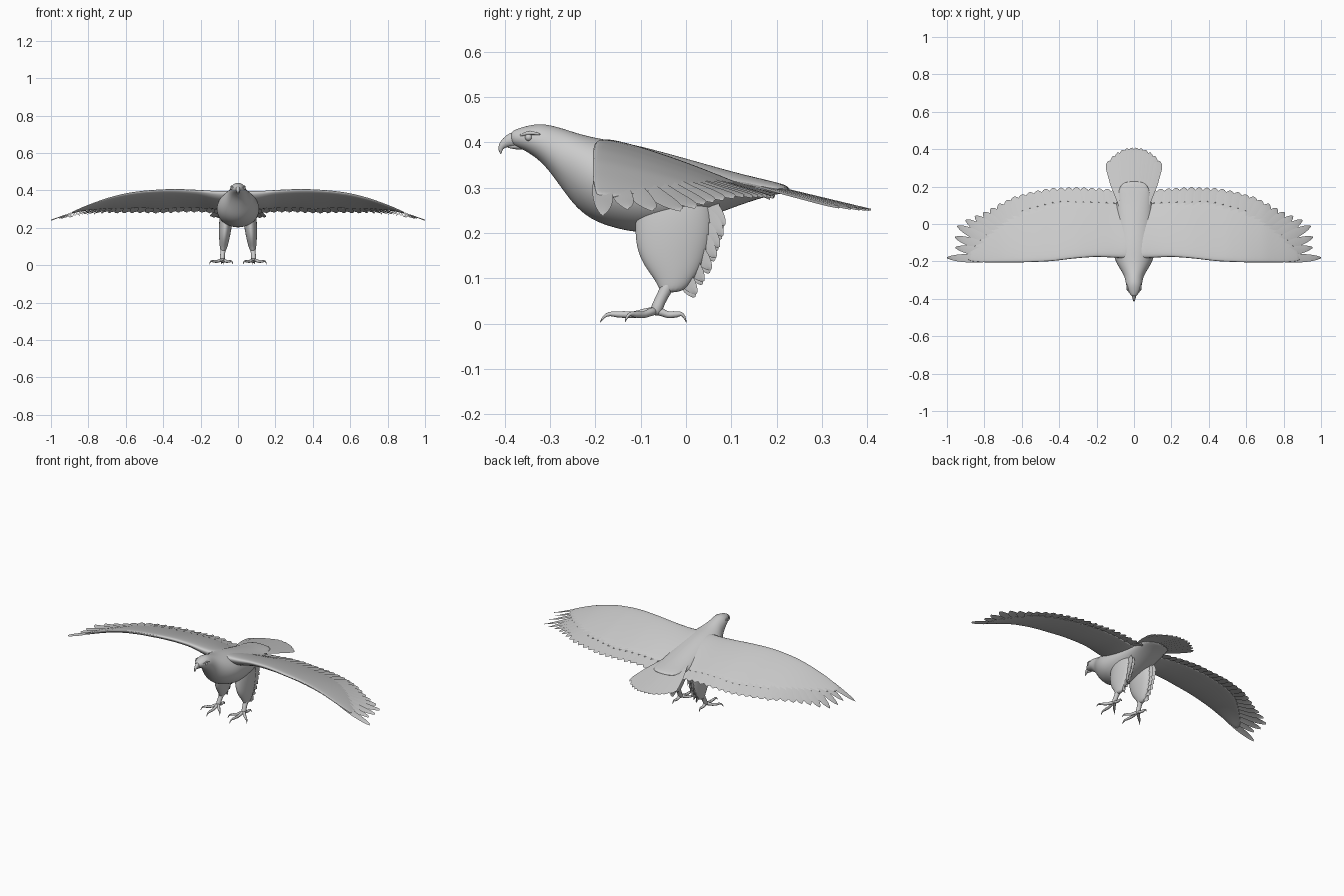
import bpy, bmesh, math
from mathutils import Vector

if "Cube" in bpy.data.objects:
    bpy.data.objects.remove(bpy.data.objects["Cube"])


def interp(tab, x):
    """Piecewise smooth lookup in a list of (x, value)."""
    if x <= tab[0][0]:
        return tab[0][1]
    for (x0, v0), (x1, v1) in zip(tab, tab[1:]):
        if x <= x1:
            return v0 + (v1 - v0) * (x - x0) / (x1 - x0)
    return tab[-1][1]


def finish(name, bm, mirror=False, subsurf=0):
    bmesh.ops.recalc_face_normals(bm, faces=bm.faces)
    me = bpy.data.meshes.new(name)
    bm.to_mesh(me)
    bm.free()
    me.polygons.foreach_set("use_smooth", [True] * len(me.polygons))
    ob = bpy.data.objects.new(name, me)
    bpy.context.collection.objects.link(ob)
    if mirror:
        m = ob.modifiers.new("mirror", "MIRROR")
        m.use_mirror_merge = False
    if subsurf:
        s = ob.modifiers.new("smooth", "SUBSURF")
        s.levels = s.render_levels = subsurf
    return ob


def loft(bm, rings):
    """Skin a list of closed point rings and cap both ends."""
    vs = [[bm.verts.new(p) for p in r] for r in rings]
    n = len(vs[0])
    for a, b in zip(vs, vs[1:]):
        for i in range(n):
            bm.faces.new((a[i], a[(i + 1) % n], b[(i + 1) % n], b[i]))
    bm.faces.new(vs[0])
    bm.faces.new(vs[-1])


def ellipse(c, u, v, n=16):
    c, u, v = Vector(c), Vector(u), Vector(v)
    return [c + u * math.cos(2 * math.pi * i / n) + v * math.sin(2 * math.pi * i / n) for i in range(n)]


def tube(bm, pts, flat=1.0, n=10):
    """Round tube along points (x, y, z, radius)."""
    P = [Vector(p[:3]) for p in pts]
    rings = []
    for i, p in enumerate(pts):
        d = (P[min(i + 1, len(P) - 1)] - P[max(i - 1, 0)]).normalized()
        ref = Vector((1, 0, 0)) if abs(d.x) < 0.8 else Vector((0, 1, 0))
        side = (ref - d * ref.dot(d)).normalized()
        rings.append(ellipse(P[i], side * p[3] * flat, d.cross(side) * p[3], n))
    loft(bm, rings)


def feather(bm, root, tip, width, place, tilt=0.003, start=0.75, n=14):
    """Flat blade from root to tip; place(a, b, h) maps it into space."""
    r, t = Vector(root), Vector(tip)
    perp = Vector((-(t - r).y, (t - r).x)).normalized()
    rows = []
    for i in range(n + 1):
        k = 1 - (1 - i / n) ** 1.5
        w = width * 0.5 * min(1, 0.45 + 1.1 * k)
        if k > start:
            w *= max(0.03, 1 - ((k - start) / (1 - start)) ** 2) ** 0.6
        c = r.lerp(t, k)
        rows.append([bm.verts.new(place(*(c + perp * w * s), tilt * s + 0.0015 * (1 - abs(s))))
                     for s in (-1, 0, 1)])
    for a, b in zip(rows, rows[1:]):
        for j in (0, 1):
            bm.faces.new((a[j], a[j + 1], b[j + 1], b[j]))


# Body, neck and head: (y, top z, bottom z, half width)
bm = bmesh.new()
body = [(-0.387, .423, .398, .013), (-.375, .429, .39, .022), (-.355, .436, .382, .034), (-.325, .442, .362, .043),
        (-.30, .439, .335, .047), (-.27, .431, .292, .056), (-.24, .421, .252, .076),
        (-.20, .411, .223, .10), (-.15, .403, .208, .115), (-.10, .393, .198, .115),
        (-.03, .374, .205, .112), (.05, .351, .235, .102), (.12, .331, .262, .094),
        (.18, .317, .282, .085), (.23, .304, .29, .06)]
loft(bm, [ellipse((0, y, (a + b) / 2), (w, 0, 0), (0, 0, (a - b) / 2), 20) for y, a, b, w in body])
finish("body", bm, subsurf=2)

# Hooked upper beak and lower beak
bm = bmesh.new()
tube(bm, [(0, -.365, .408, .02), (0, -.385, .406, .017), (0, -.398, .400, .012),
          (0, -.407, .392, .008), (0, -.410, .383, .005), (0, -.408, .374, .001)], flat=0.75)
tube(bm, [(0, -.355, .394, .013), (0, -.375, .392, .008), (0, -.397, .391, .003)], flat=1.1)
finish("beak", bm, subsurf=1)

# Eyes and brow ridges
bm = bmesh.new()
bmesh.ops.create_uvsphere(bm, u_segments=16, v_segments=10, radius=0.008)
bmesh.ops.translate(bm, verts=bm.verts, vec=(.033, -.347, .411))
finish("eye", bm, mirror=True)
bm = bmesh.new()
tube(bm, [(.024, -.368, .414, .002), (.033, -.352, .421, .005), (.037, -.335, .421, .004), (.038, -.32, .417, .002)])
finish("brow", bm, mirror=True, subsurf=1)

# Wing surface tables along the span
LEAD_Y = [(0, -.19), (.1, -.185), (.2, -.18), (.3, -.187), (.45, -.205), (.6, -.21), (.8, -.208), (1, -.185)]
LEAD_Z = [(0, .388), (.1, .388), (.2, .399), (.3, .405), (.4, .405), (.5, .398), (.6, .384), (.7, .358),
          (.8, .322), (.9, .278), (1, .24)]
SLOPE = [(0, .3), (.4, .32), (.6, .28), (.8, .19), (.95, .05), (1, 0)]
REAR_Y = [(0, .08), (.1, .12), (.4, .13), (.6, .08), (.7, .03), (.8, -.06), (.9, -.17)]
THICK = [(0, .07), (.1, .065), (.2, .042), (.6, .028), (.9, .007)]


def wing_point(x, y, h):
    return Vector((x, y, interp(LEAD_Z, x) - interp(SLOPE, x) * (y - interp(LEAD_Y, x)) + h))


# Wing arm: aerofoil sections lofted along the span
bm = bmesh.new()
rings = []
steps = [0, .05, .12, .25, .45, .7, 1]
for i in range(24):
    x = 0.01 + 0.88 * i / 23
    y0, y1, t = interp(LEAD_Y, x), interp(REAR_Y, x), interp(THICK, x)
    half = [(u, 2.4 * t * math.sqrt(u) * (1 - u) + .003 * (u > 0)) for u in steps]
    up = [wing_point(x, y0 + u * (y1 - y0), .35 * h) for u, h in half]
    low = [wing_point(x, y0 + u * (y1 - y0), -.65 * h) for u, h in half[:0:-1]]
    rings.append(up + low)
loft(bm, rings)
finish("wing_arm", bm, mirror=True, subsurf=1)

# Secondary flight feathers along the rear edge
TRAIL = [(.1, .185), (.3, .197), (.45, .192), (.55, .172), (.65, .143)]
bm = bmesh.new()
for i in range(14):
    x = .105 + .041 * i
    feather(bm, (x - .03, -.06), (x, interp(TRAIL, x)), .056, wing_point, start=.85)
finish("secondary_feathers", bm, mirror=True)

# Primary flight feathers fanning to the wing tip
tips = [(.68, .128), (.723, .107), (.765, .084), (.805, .062), (.85, .042), (.90, .022),
        (.945, -.01), (.957, -.07), (.955, -.125), (1.0, -.18)]
bm = bmesh.new()
for i, tip in enumerate(tips):
    k = i / 9
    feather(bm, (.60 + .1 * k, -.06 - .128 * k), tip, .06 - .014 * k, wing_point, start=.8 - .25 * k)
finish("primary_feathers", bm, mirror=True)


# Tail fan
def tail_point(x, y, h):
    return Vector((x, y, .302 - .24 * (y - .2) + h - .35 * x * x))


bm = bmesh.new()
for i in range(12):
    a = (i - 5.5) / 5.5
    tip = (.135 * a, .408 - .07 * abs(a) ** 2.2)
    feather(bm, (.07 * a, .10), tip, .052, lambda x, y, h, a=a: tail_point(x, y, h - .006 * abs(a)),
            tilt=.002, start=.82)
finish("tail_feathers", bm)

# Feathered thighs: (z, front y, rear y, half width, centre x)
bm = bmesh.new()
thigh = [(.31, -.09, .045, .025, .06), (.26, -.112, .062, .036, .064), (.20, -.115, .062, .035, .068),
         (.155, -.108, .048, .03, .072), (.12, -.088, .033, .025, .075), (.09, -.064, .012, .019, .078),
         (.068, -.058, -.01, .012, .081)]
loft(bm, [ellipse((x, (f + r) / 2, z), (w, 0, 0), (0, (r - f) / 2, 0)) for z, f, r, w, x in thigh])
finish("thigh", bm, mirror=True, subsurf=2)

# Ragged feathers behind the thighs
bm = bmesh.new()
edge = [(.07, .252), (.083, .213), (.079, .19), (.071, .165), (.064, .142), (.053, .115), (.037, .09), (.021, .062)]
for y, z in edge:
    for dx in (-.009, .009):
        feather(bm, (y - .05, z + .075), (y + dx * .2, z + dx * .4), .034,
                lambda a, b, h, dx=dx: Vector((.085 - .065 * b + dx * min(1, max(.2, b * 5)) + h, a, b)), start=.5, n=8)
finish("thigh_feathers", bm, mirror=True)

# Shanks
bm = bmesh.new()
tube(bm, [(.078, -.03, .105, .019), (.081, -.046, .072, .014), (.083, -.058, .05, .013), (.084, -.066, .03, .015),
          (.084, -.068, .018, .009)])
finish("shank", bm, mirror=True, subsurf=1)

# Toes with curved claws
bm = bmesh.new()
base = Vector((.084, -.066))
for tx, ty in [(.026, -.135), (.076, -.19), (.154, -.135), (.088, .001)]:
    d = Vector((tx, ty)) - base
    prof = [(0, .028, .011), (.2, .026, .0095), (.4, .018, .008), (.58, .021, .0085), (.7, .020, .007),
            (.82, .023, .0055), (.93, .017, .0038), (1, .002, .0006)]
    tube(bm, [(*(base + d * k), z, r) for k, z, r in prof], n=8)
finish("toes", bm, mirror=True, subsurf=1)
